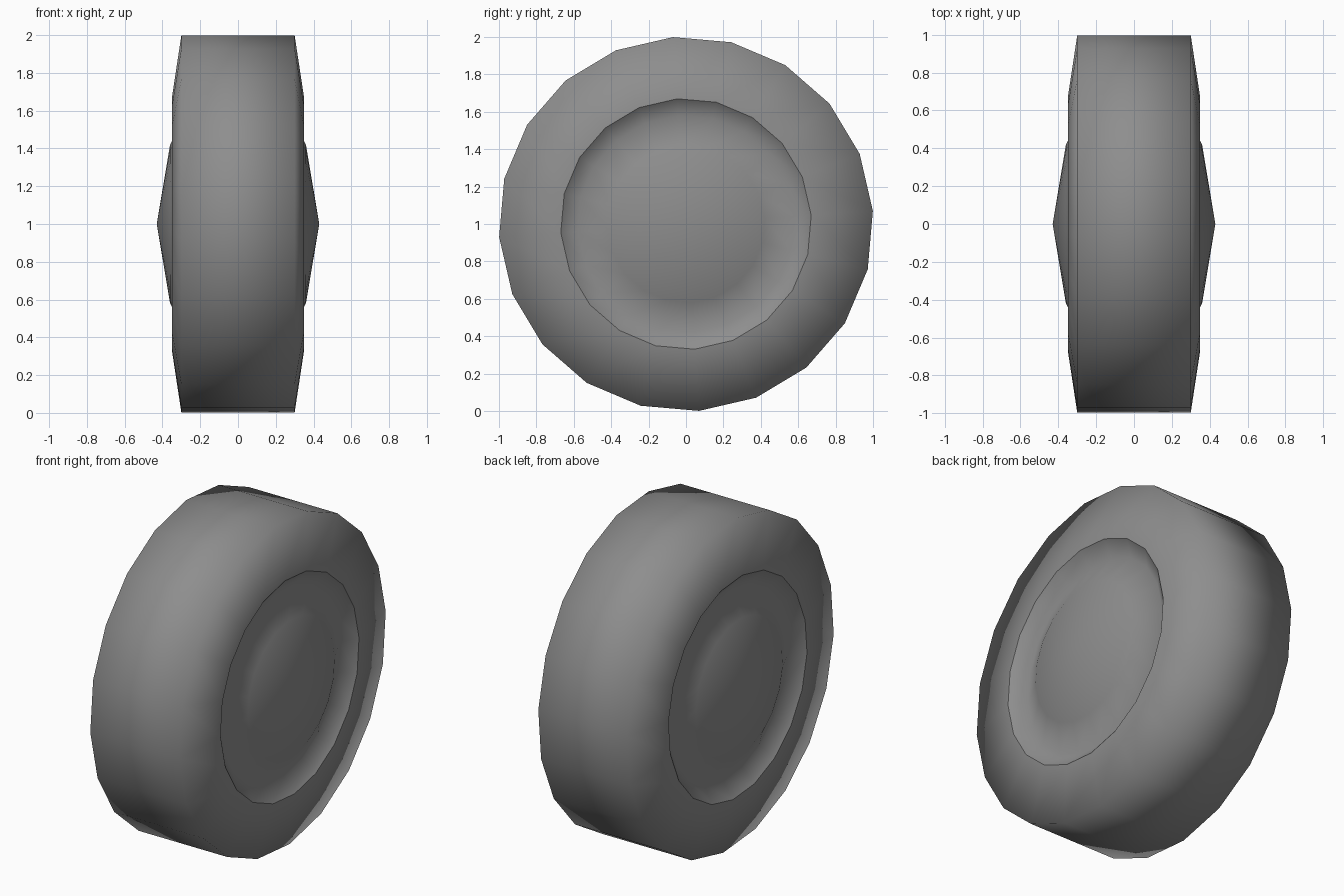
import bpy, bmesh, math

if "Cube" in bpy.data.objects:
    bpy.data.objects.remove(bpy.data.objects["Cube"])

SIDES = 20
TURN = math.radians(4)

rubber = bpy.data.materials.new("mid grey")
rubber.use_nodes = True
rubber.diffuse_color = (0.27, 0.27, 0.27, 1)
rubber.node_tree.nodes["Principled BSDF"].inputs["Base Color"].default_value = (0.27, 0.27, 0.27, 1)


def lathe(name, profile):
    """Spin (x, radius) points around the axle; radius 0 makes a tip."""
    bm = bmesh.new()
    rings = []
    for x, r in profile:
        count = SIDES if r > 0 else 1
        angles = [TURN + math.tau * i / SIDES for i in range(count)]
        rings.append([bm.verts.new((x, r * math.cos(a), 1 + r * math.sin(a))) for a in angles])
    for a, b in zip(rings, rings[1:]):
        for i in range(SIDES):
            j = (i + 1) % SIDES
            corners = [a[i % len(a)], a[j % len(a)], b[j % len(b)], b[i % len(b)]]
            bm.faces.new(list(dict.fromkeys(corners)))
    for f in bm.faces:
        f.smooth = True
    # turn every face outward along the axle or away from it
    bmesh.ops.recalc_face_normals(bm, faces=bm.faces)
    mid = max(bm.faces, key=lambda f: abs(f.calc_center_median().x) + (f.calc_center_median().z - 1))
    out = mid.calc_center_median()
    out.z -= 1
    if mid.normal.dot(out) < 0:
        bmesh.ops.reverse_faces(bm, faces=bm.faces)
    mesh = bpy.data.meshes.new(name)
    bm.to_mesh(mesh)
    bm.free()
    mesh.materials.append(rubber)
    obj = bpy.data.objects.new(name, mesh)
    bpy.context.collection.objects.link(obj)
    return obj


# tyre with softly shaded shoulders
lathe("tyre", [(-0.35, 0.67), (-0.3, 1), (0.3, 1), (0.35, 0.67)])

# dished hubs with a raised conical cap on each side
for side, label in ((1, "left"), (-1, "right")):
    lathe(label + "_hub", [(side * x, r) for x, r in
                           ((0.35, 0.67), (0.28, 0.58), (0.36, 0.42), (0.43, 0))])
